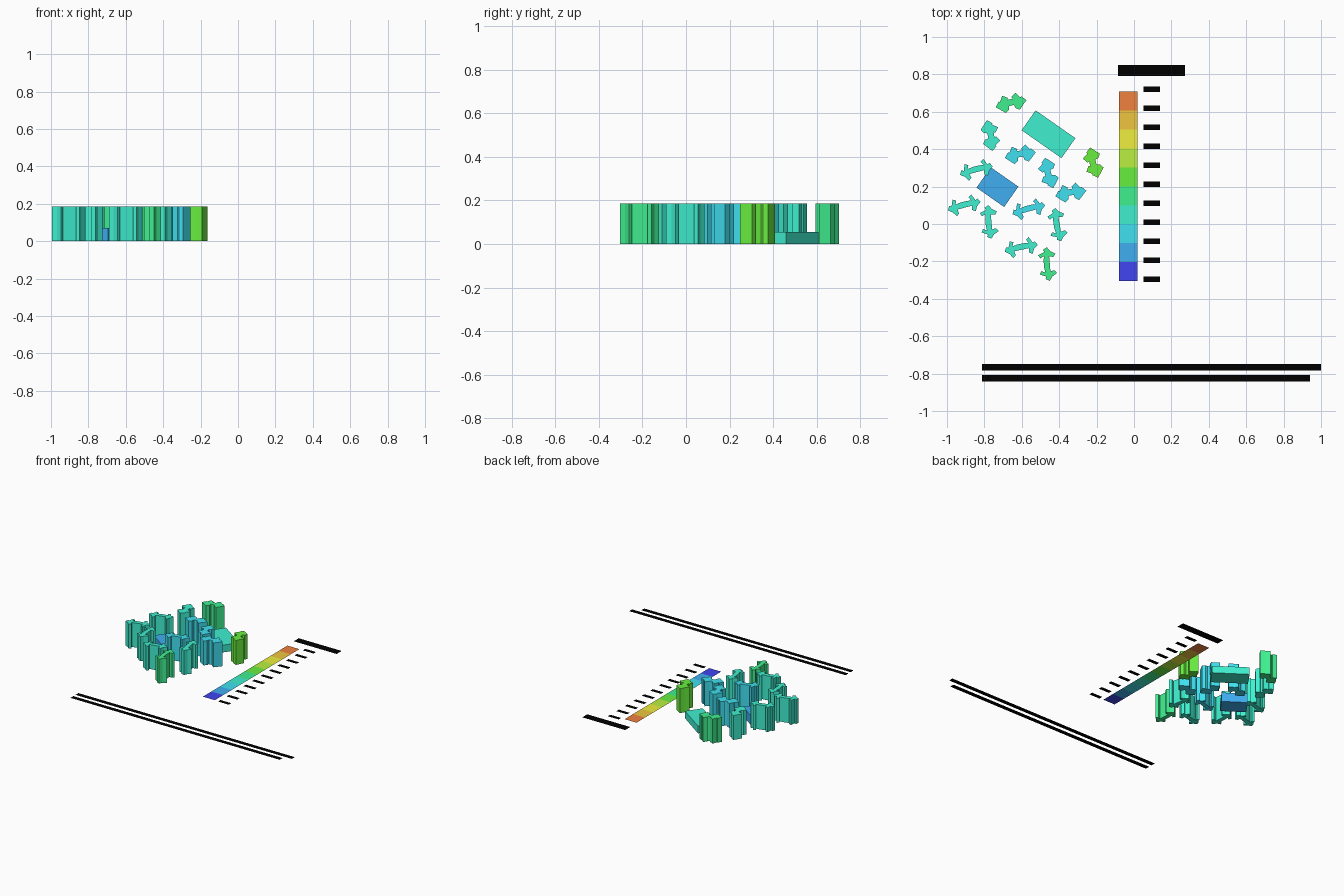
import bpy, bmesh
from math import radians, cos, sin

if "Cube" in bpy.data.objects:
    bpy.data.objects.remove(bpy.data.objects["Cube"])

PALETTE = {
    "blue": (.05, .06, .87), "azure": (.05, .42, .87), "cyan": (.05, .75, .87),
    "teal": (.05, .87, .63), "mint": (.05, .86, .28), "green": (.14, .86, .05),
    "lime": (.49, .87, .05), "yellow": (.86, .86, .05), "orange": (.86, .56, .05),
    "red": (.86, .22, .05), "black": (0, 0, 0)}
MATS = {}


def material(name):
    if name not in MATS:
        MATS[name] = bpy.data.materials.new(name)
        MATS[name].diffuse_color = (*PALETTE[name], 1)
    return MATS[name]


def prism(name, outline, height, color):
    """Flat outline, extruded up from the ground when height > 0."""
    bm = bmesh.new()
    face = bm.faces.new([bm.verts.new((x, y, 0)) for x, y in outline])
    if height:
        top = bmesh.ops.extrude_face_region(bm, geom=[face], use_keep_orig=True)
        verts = [g for g in top["geom"] if isinstance(g, bmesh.types.BMVert)]
        bmesh.ops.translate(bm, verts=verts, vec=(0, 0, height))
        bmesh.ops.recalc_face_normals(bm, faces=bm.faces)
    mesh = bpy.data.meshes.new(name)
    bm.to_mesh(mesh)
    bm.free()
    mesh.materials.append(material(color))
    obj = bpy.data.objects.new(name, mesh)
    bpy.context.collection.objects.link(obj)
    return obj


def place(outline, cx, cy, angle):
    c, s = cos(radians(angle)), sin(radians(angle))
    return [(cx + c * x - s * y, cy + s * x + c * y) for x, y in outline]


def box(cx, cy, w, d, angle=0):
    w, d = w / 2, d / 2
    return place([(-w, -d), (w, -d), (w, d), (-w, d)], cx, cy, angle)


def mirrored(half):
    """Right half of a plan, completed by mirroring across its short axis."""
    return half + [(-x, y) for x, y in reversed(half)]


# Tower plans: chunky bent wings, and arrow-ended wings
BENT = mirrored([(.014, -.022), (.018, -.040), (.038, -.054), (.084, -.012),
                 (.062, .014), (.056, .010), (.036, .040), (.010, .022),
                 (.014, .012)])
ARROW = mirrored([(.016, -.018), (.040, -.018), (.036, -.040), (.052, -.052),
                  (.068, -.026), (.090, -.010), (.078, .012), (.066, .006),
                  (.052, .040), (.034, .030), (.044, .010), (.016, .014)])

# Towers: plan, x, y, turn, colour
TOWERS = [
    (BENT, -.66, .655, 13, "mint"), (BENT, -.76, .475, -80, "teal"),
    (BENT, -.61, .38, 10, "cyan"), (BENT, -.465, .27, 105, "cyan"),
    (BENT, -.34, .175, 10, "cyan"), (BENT, -.225, .325, 105, "green"),
    (ARROW, -.845, .295, 15, "teal"), (ARROW, -.91, .105, 15, "teal"),
    (ARROW, -.565, .085, 15, "cyan"), (ARROW, -.605, -.12, 12, "teal"),
    (ARROW, -.78, .01, 95, "teal"), (ARROW, -.415, -.005, 100, "teal"),
    (ARROW, -.468, -.215, 95, "mint")]
for i, (plan, x, y, turn, color) in enumerate(TOWERS):
    prism(f"tower_{i + 1}", place(plan, x, y, turn), .185, color)

# Low rectangular buildings
prism("low_hall", box(-.457, .48, .26, .13, -35), .055, "teal")
prism("low_block", box(-.73, .197, .18, .133, -35), .07, "azure")

# Colour scale lying on the ground
for i, color in enumerate(list(PALETTE)[:10]):
    prism(f"scale_cell_{i + 1}", box(-.031, -.254 + .1012 * i, .1, .1012), 0, color)

# Blank strips standing in for the scale ticks, heading and captions
for i in range(11):
    prism(f"tick_strip_{i + 1}", box(.095, -.295 + .1015 * i, .09, .03), 0, "black")
prism("heading_strip", box(.094, .82, .36, .06), 0, "black")
prism("caption_strip_upper", box(.093, -.765, 1.814, .035), 0, "black")
prism("caption_strip_lower", box(.063, -.825, 1.754, .035), 0, "black")

for m in bpy.data.materials:
    if m.users and not m.is_grease_pencil:
        m.use_nodes = True
        m.node_tree.nodes["Principled BSDF"].inputs["Base Color"].default_value = m.diffuse_color
